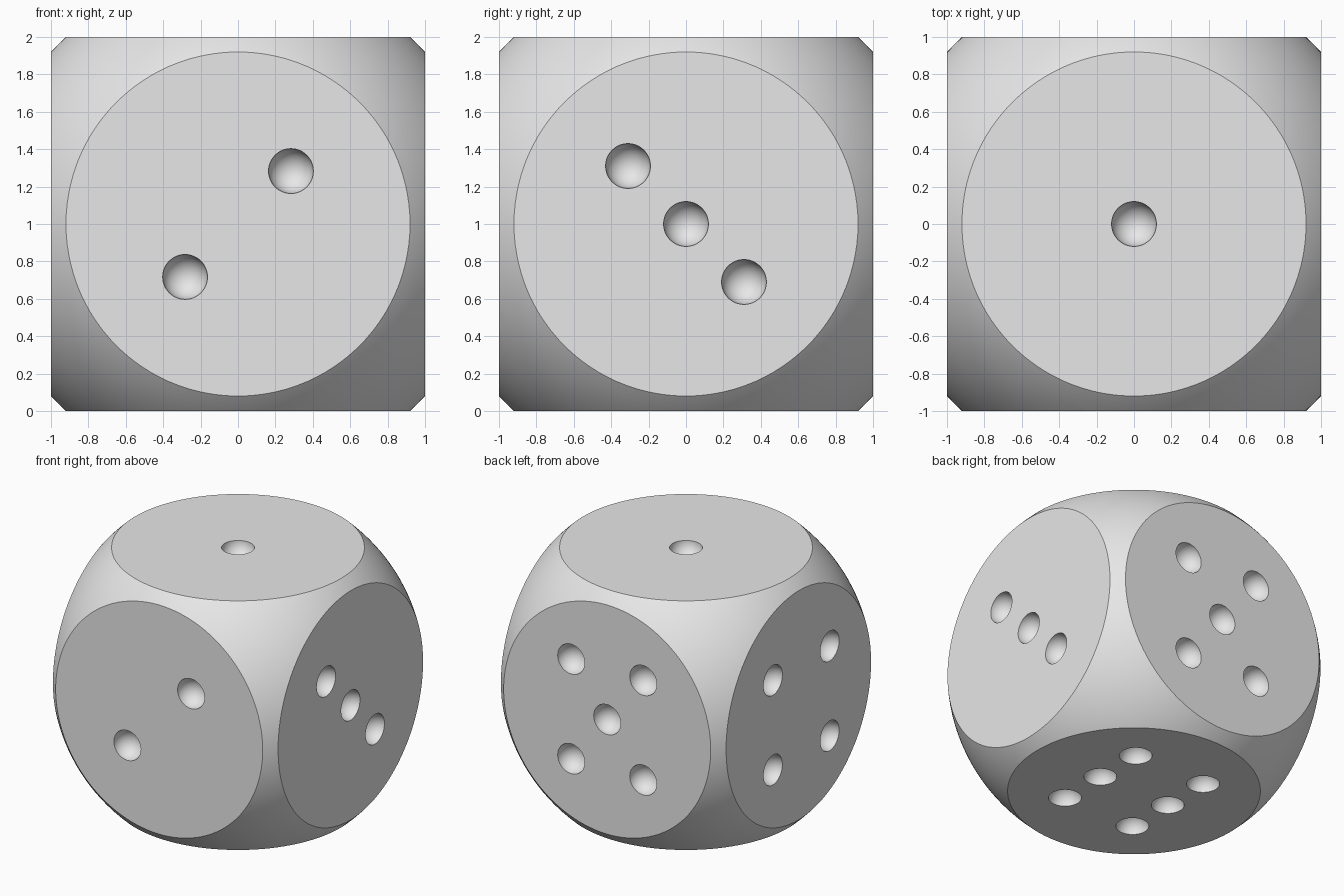
import bpy, bmesh, math
from mathutils import Matrix, Vector

if "Cube" in bpy.data.objects:
    bpy.data.objects.remove(bpy.data.objects["Cube"], do_unlink=True)

HALF, RIM, PIP = 1.0, 0.92, 0.12
CENTRE = Vector((0, 0, HALF))

grey = bpy.data.materials.new("light grey")
grey.use_nodes = True
grey.diffuse_color = (0.8, 0.8, 0.8, 1)
grey.node_tree.nodes["Principled BSDF"].inputs["Base Color"].default_value = (0.8, 0.8, 0.8, 1)


def make_object(name, bm):
    mesh = bpy.data.meshes.new(name)
    bm.to_mesh(mesh)
    bm.free()
    mesh.materials.append(grey)
    obj = bpy.data.objects.new(name, mesh)
    bpy.context.collection.objects.link(obj)
    return obj


def cut(obj, cutter, operation):
    cutter.hide_render = True
    mod = obj.modifiers.new(cutter.name, "BOOLEAN")
    mod.operation = operation
    mod.solver = "EXACT"
    mod.object = cutter
    bpy.ops.object.modifier_apply(modifier=mod.name)
    bpy.data.objects.remove(cutter, do_unlink=True)


# Cube body
bm = bmesh.new()
bmesh.ops.create_cube(bm, size=2 * HALF, matrix=Matrix.Translation(CENTRE))
die = make_object("die_body", bm)
bpy.ops.object.select_all(action="DESELECT")
die.select_set(True)
bpy.context.view_layer.objects.active = die

# Sphere that rounds off the corners and leaves a disc on each side
bm = bmesh.new()
bmesh.ops.create_uvsphere(bm, u_segments=160, v_segments=80, radius=math.hypot(HALF, RIM),
                          matrix=Matrix.Translation(CENTRE))
cut(die, make_object("rounding_sphere", bm), "INTERSECT")

# Pip centres, relative to the middle of the body
pips = [(0, 0, 1)]                                                       # top: one
pips += [(s * 0.283, -1, s * 0.283) for s in (-1, 1)]                    # front: two
pips += [(1, -s * 0.31, s * 0.31) for s in (-1, 0, 1)]                   # right: three
pips += [(-1, y, z) for y in (-0.395, 0.325) for z in (-0.395, 0.325)]   # left: four
pips += [(0, 1, 0)] + [(x, 1, z) for x in (-0.32, 0.32) for z in (-0.4, 0.4)]  # back: five
pips += [(x, y, -1) for x in (-0.32, 0.32) for y in (-0.4, 0, 0.4)]      # bottom: six

# Hemispherical pits, each with its pole axis square to its face
bm = bmesh.new()
for pip in pips:
    p = Vector(pip)
    normal = Vector([c if abs(c) == 1 else 0 for c in p])
    turn = normal.to_track_quat("Z", "Y").to_matrix().to_4x4()
    bmesh.ops.create_uvsphere(bm, u_segments=48, v_segments=25, radius=PIP,
                              matrix=Matrix.Translation(CENTRE + p) @ turn)
cut(die, make_object("pip_cutter", bm), "DIFFERENCE")

bpy.ops.object.shade_smooth_by_angle(angle=math.radians(30))
